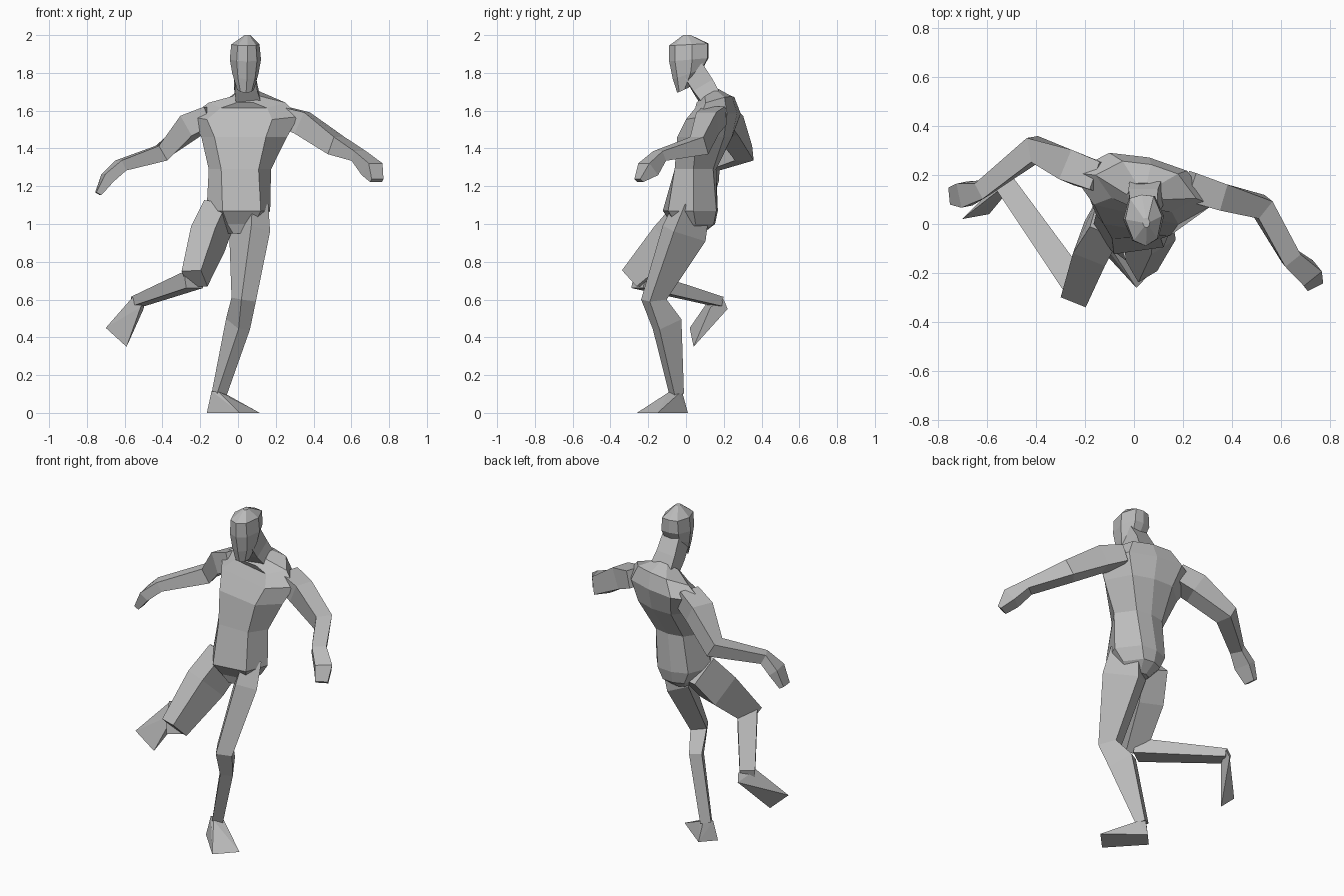
import bpy
import bmesh
from math import radians
from mathutils import Matrix, Vector

default_cube = bpy.data.objects.get("Cube")
if default_cube:
    bpy.data.objects.remove(default_cube, do_unlink=True)

# Single matte colour
grey = bpy.data.materials.new("plain_grey")
grey.use_nodes = True
shade = (0.5, 0.5, 0.5, 1.0)
grey.diffuse_color = shade
grey.node_tree.nodes["Principled BSDF"].inputs["Base Color"].default_value = shade


def finish(name, bm):
    """Turn a bmesh into a flat shaded object with outward normals."""
    bmesh.ops.recalc_face_normals(bm, faces=bm.faces[:])
    mesh = bpy.data.meshes.new(name)
    bm.to_mesh(mesh)
    bm.free()
    mesh.materials.append(grey)
    obj = bpy.data.objects.new(name, mesh)
    bpy.context.collection.objects.link(obj)
    return obj


def loft(name, rings):
    """Skin a list of point rings and close both ends."""
    bm = bmesh.new()
    loops = [[bm.verts.new(point) for point in ring] for ring in rings]
    count = len(loops[0])
    for low, high in zip(loops, loops[1:]):
        for i in range(count):
            j = (i + 1) % count
            bm.faces.new((low[i], low[j], high[j], high[i]))
    bm.faces.new(loops[0])
    bm.faces.new(loops[-1])
    return finish(name, bm)


def stack(name, profile, sections):
    """Loft upright body sections: x, y, z, half width, half depth, yaw, pitch."""
    rings = []
    for x, y, z, width, depth, yaw, pitch in sections:
        turn = Matrix.Rotation(radians(yaw), 3, "Z") @ Matrix.Rotation(radians(pitch), 3, "X")
        centre = Vector((x, y, z))
        rings.append([centre + turn @ Vector((px * width, py * depth, 0)) for px, py in profile])
    return loft(name, rings)


def limb(name, reference, sections):
    """Loft four-sided sections along a path: x, y, z, half width, half depth."""
    centres = [Vector(section[:3]) for section in sections]
    steps = [(b - a).normalized() for a, b in zip(centres, centres[1:])]
    rings = []
    for centre, section, before, after in zip(centres, sections, steps[:1] + steps, steps + steps[-1:]):
        along = (before + after).normalized()
        deep = (reference - along * reference.dot(along)).normalized()
        wide = along.cross(deep) * section[3]
        deep = deep * section[4]
        rings.append([centre + wide + deep, centre - wide + deep,
                      centre - wide - deep, centre + wide - deep])
    return loft(name, rings)


def hull(name, points):
    """Wrap a few points in a closed faceted solid."""
    bm = bmesh.new()
    for point in points:
        bm.verts.new(point)
    bmesh.ops.convex_hull(bm, input=bm.verts[:])
    return finish(name, bm)


UP = Vector((0, 0, 1))
BACK = Vector((0, 1, 0))
TURNED_LEFT = Vector((-0.6, 1, 0))
TURNED_RIGHT = Vector((0.4, 1, 0))

# Flat chest, ridged back, shoulders sloping down behind the neck
torso_profile = [(-0.6, -1), (0.6, -1), (1, -0.1), (0.55, 0.85), (0, 1), (-0.55, 0.85), (-1, -0.1)]
stack("torso", torso_profile, [
    (0.0, 0.02, 0.95, 0.06, 0.07, 8, 0),
    (0.0, 0.045, 1.0, 0.12, 0.11, 8, 0),
    (0.0, 0.03, 1.07, 0.17, 0.14, 8, 0),
    (0.01, 0.05, 1.29, 0.165, 0.11, 0, 0),
    (0.035, 0.11, 1.46, 0.23, 0.135, -10, 0),
    (0.035, 0.155, 1.57, 0.295, 0.12, -13, 8),
    (0.05, 0.16, 1.645, 0.21, 0.09, -13, 20),
    (0.045, 0.115, 1.68, 0.075, 0.065, -8, 35),
])

# Neck and head, with a ridge down the face
limb("neck", BACK, [
    (0.05, 0.125, 1.67, 0.065, 0.055),
    (0.04, 0.09, 1.73, 0.06, 0.06),
    (0.04, 0.035, 1.82, 0.055, 0.06),
])
head_profile = [(0, -1), (0.65, -0.75), (1, 0.1), (0.65, 0.9), (0, 1), (-0.65, 0.9), (-1, 0.1), (-0.65, -0.75)]
stack("head", head_profile, [
    (0.04, -0.015, 1.71, 0.045, 0.035, 5, 25),
    (0.04, 0.01, 1.795, 0.07, 0.085, 5, 20),
    (0.04, 0.015, 1.87, 0.083, 0.105, 5, 5),
    (0.04, 0.015, 1.95, 0.075, 0.105, 5, 3),
    (0.05, 0.005, 2.0, 0.015, 0.02, 5, 0),
])

# Arms and hands
limb("left_arm", UP, [
    (0.22, 0.155, 1.575, 0.06, 0.05),
    (0.34, 0.115, 1.535, 0.055, 0.062),
    (0.52, 0.07, 1.415, 0.045, 0.05),
    (0.64, -0.14, 1.36, 0.04, 0.028),
    (0.71, -0.2, 1.29, 0.047, 0.043),
    (0.735, -0.25, 1.23, 0.035, 0.012),
])
limb("right_arm", UP, [
    (-0.14, 0.19, 1.57, 0.06, 0.055),
    (-0.25, 0.23, 1.52, 0.065, 0.062),
    (-0.405, 0.305, 1.375, 0.05, 0.045),
    (-0.62, 0.14, 1.31, 0.035, 0.03),
    (-0.69, 0.12, 1.245, 0.05, 0.03),
    (-0.74, 0.115, 1.16, 0.035, 0.015),
])

# Standing leg, turned towards its foot
limb("left_leg", TURNED_LEFT, [
    (0.075, 0.035, 1.1, 0.05, 0.08),
    (0.062, -0.01, 0.95, 0.06, 0.105),
    (0.03, -0.17, 0.6, 0.045, 0.052),
    (0.0, -0.1, 0.47, 0.035, 0.072),
    (-0.1, -0.05, 0.1, 0.03, 0.028),
])
hull("left_foot", [
    (-0.14, -0.06, 0.115), (-0.065, -0.04, 0.1), (-0.1, -0.09, 0.11), (-0.1, -0.02, 0.11),
    (-0.165, -0.07, 0), (-0.09, 0.01, 0), (0.01, -0.26, 0), (0.115, -0.15, 0),
])

# Raised leg, bent at the knee
limb("right_thigh", TURNED_RIGHT, [
    (-0.1, 0.03, 1.06, 0.065, 0.09),
    (-0.16, -0.08, 0.92, 0.07, 0.095),
    (-0.23, -0.28, 0.71, 0.055, 0.06),
])
limb("right_shin", UP, [
    (-0.235, -0.25, 0.705, 0.055, 0.045),
    (-0.53, 0.17, 0.59, 0.042, 0.025),
])
hull("right_foot", [
    (-0.56, 0.13, 0.61), (-0.49, 0.2, 0.6), (-0.515, 0.13, 0.56),
    (-0.5, 0.22, 0.55), (-0.7, 0.02, 0.45), (-0.59, 0.04, 0.35),
])
